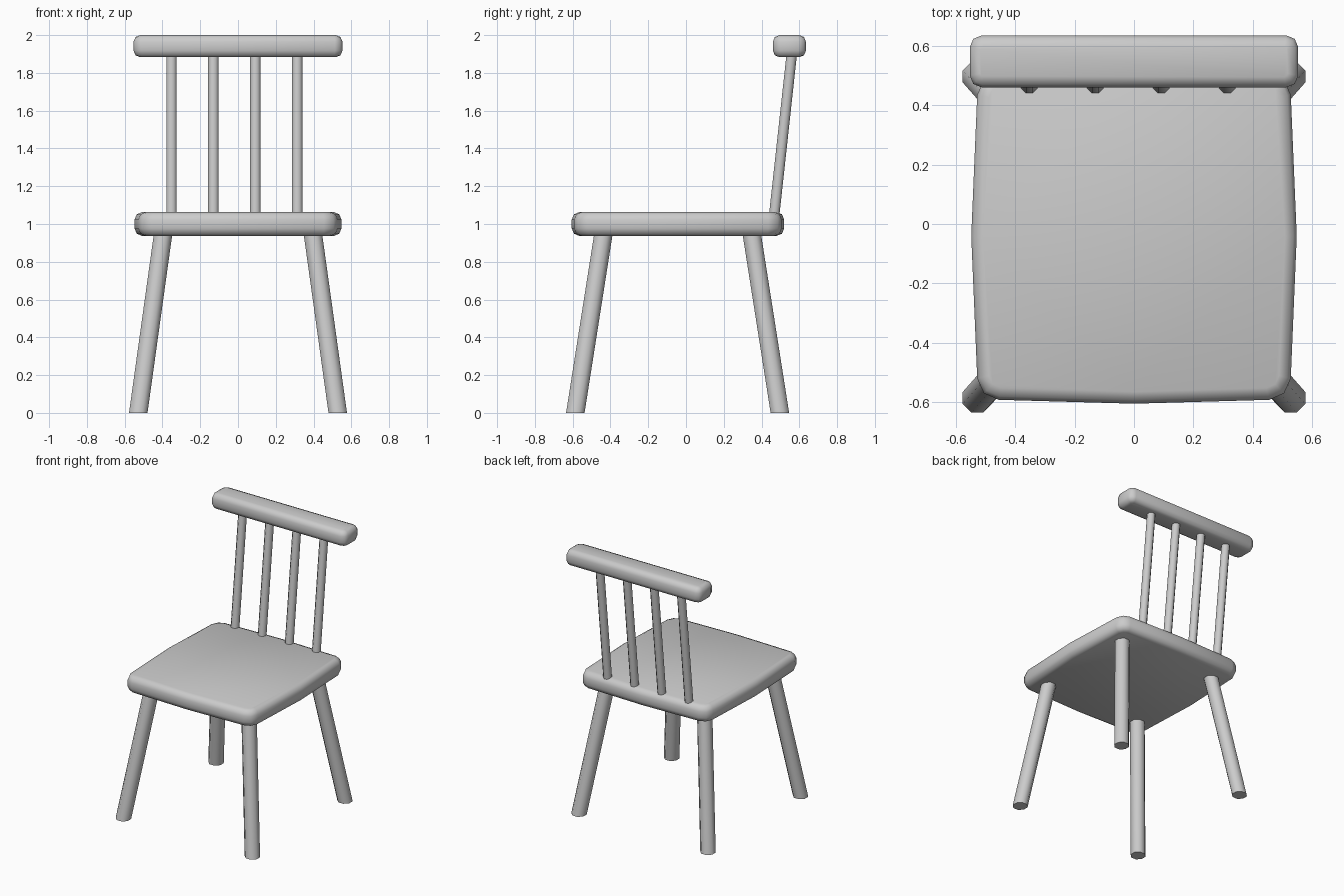
import bpy, bmesh, math
from mathutils import Vector

cube = bpy.data.objects.get("Cube")
if cube:
    bpy.data.objects.remove(cube, do_unlink=True)

grey = bpy.data.materials.new("plain grey")
grey.use_nodes = True
colour = (0.6, 0.6, 0.6, 1)
grey.diffuse_color = colour
grey.node_tree.nodes["Principled BSDF"].inputs["Base Color"].default_value = colour


def finish(name, bm, angle):
    bmesh.ops.recalc_face_normals(bm, faces=bm.faces)
    mesh = bpy.data.meshes.new(name)
    bm.to_mesh(mesh)
    bm.free()
    obj = bpy.data.objects.new(name, mesh)
    bpy.context.collection.objects.link(obj)
    mesh.materials.append(grey)
    bpy.ops.object.select_all(action='DESELECT')
    obj.select_set(True)
    bpy.context.view_layer.objects.active = obj
    bpy.ops.object.shade_smooth_by_angle(angle=math.radians(angle))
    return obj


def rounded_slab(name, outline, z0, z1, corner, edge):
    """Extruded outline with rounded upright corners and rims."""
    bm = bmesh.new()
    base = bm.faces.new([bm.verts.new((x, y, z0)) for x, y in outline])
    up = bmesh.ops.extrude_face_region(bm, geom=[base])["geom"]
    bmesh.ops.translate(bm, vec=(0, 0, z1 - z0),
                        verts=[v for v in up if isinstance(v, bmesh.types.BMVert)])
    bmesh.ops.recalc_face_normals(bm, faces=bm.faces)
    uprights = [e for e in bm.edges
                if abs(e.verts[0].co.z - e.verts[1].co.z) > 0.01
                and e.calc_face_angle() > 0.6]
    bmesh.ops.bevel(bm, geom=uprights, offset=corner, segments=2,
                    profile=0.5, affect='EDGES')
    rims = [e for e in bm.edges if abs(e.verts[0].co.z - e.verts[1].co.z) < 0.01]
    bmesh.ops.bevel(bm, geom=rims, offset=edge, segments=2,
                    profile=0.5, affect='EDGES')
    return finish(name, bm, 50)


def rod(name, bottom, top, radius):
    """Eight-sided leaning rod with level ends."""
    bm = bmesh.new()
    rings = []
    for end in (bottom, top):
        ring = []
        for i in range(8):
            a = math.pi * (i + 0.5) / 4
            offset = Vector((math.cos(a), math.sin(a), 0)) * radius
            ring.append(bm.verts.new(Vector(end) + offset))
        rings.append(ring)
        bm.faces.new(ring)
    for i in range(8):
        j = (i + 1) % 8
        bm.faces.new((rings[0][i], rings[0][j], rings[1][j], rings[1][i]))
    return finish(name, bm, 50)


# Seat with gently bowed sides
rounded_slab("seat", [(-0.525, -0.59), (0, -0.605), (0.525, -0.59), (0.548, -0.04),
                      (0.525, 0.505), (0, 0.52), (-0.525, 0.505), (-0.548, -0.04)],
             0.937, 1.063, 0.07, 0.04)

# Top rail of the backrest
rounded_slab("top_rail", [(-0.553, 0.46), (0.553, 0.46), (0.553, 0.635), (-0.553, 0.635)],
             1.883, 2.0, 0.04, 0.035)

# Backrest spindles
for i in range(4):
    x = -0.352 + i * 0.222
    rod(f"spindle_{i + 1}", (x, 0.465, 1.03), (x, 0.561, 1.91), 0.03)

# Splayed legs
for side, s in (("left", 1), ("right", -1)):
    rod(f"front_{side}_leg", (s * 0.528, -0.586, 0), (s * 0.392, -0.432, 0.98), 0.053)
    rod(f"back_{side}_leg", (s * 0.528, 0.497, 0), (s * 0.392, 0.343, 0.98), 0.053)
